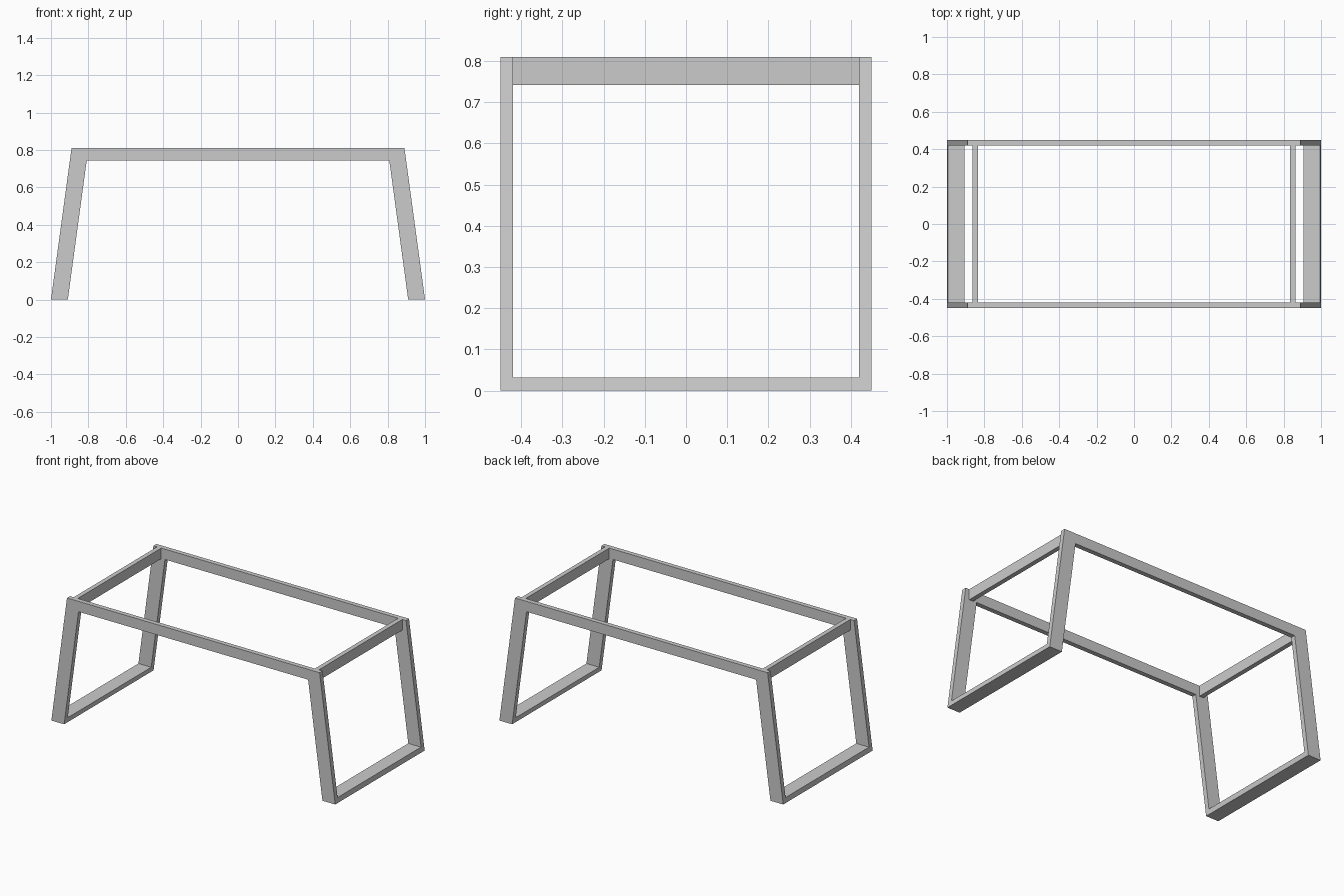
import bpy

if "Cube" in bpy.data.objects:
    bpy.data.objects.remove(bpy.data.objects["Cube"])

H = 0.81             # overall height
SLOPE = 0.11 / H     # inward lean of the legs


def prism(name, profile, y0, y1):
    """Extrude an x-z profile between two y positions."""
    n = len(profile)
    verts = [(x, y, z) for y in (y0, y1) for x, z in profile]
    faces = [tuple(range(n)), tuple(range(2 * n - 1, n - 1, -1))]
    faces += [(i, i + n, (i + 1) % n + n, (i + 1) % n) for i in range(n)]
    mesh = bpy.data.meshes.new(name)
    mesh.from_pydata(verts, [], faces)
    mesh.update()
    obj = bpy.data.objects.new(name, mesh)
    bpy.context.collection.objects.link(obj)
    return obj


def leaning(side, z0, z1):
    """Slice of the leaning leg profile between two heights."""
    pts = [(0.91 - SLOPE * z0, z0), (1 - SLOPE * z0, z0),
           (1 - SLOPE * z1, z1), (0.91 - SLOPE * z1, z1)]
    return pts if side > 0 else [(-x, z) for x, z in reversed(pts)]


for side, sx in ((1, "right"), (-1, "left")):
    # Leaning flat legs
    for y0, sy in ((-0.45, "front"), (0.42, "back")):
        prism(f"{sy}_{sx}_leg", leaning(side, 0, H), y0, y0 + 0.03)
    # Foot bar on the floor
    prism(f"{sx}_foot_bar", leaning(side, 0, 0.032), -0.42, 0.42)
    # Upright cross rail at the top
    a, b = sorted((side * 0.835, side * 0.864))
    prism(f"{sx}_cross_rail", [(a, 0.742), (b, 0.742), (b, H), (a, H)], -0.42, 0.42)

# Long rails, ends cut to the lean of the legs
lo, hi = 0.91 - SLOPE * 0.744, 0.91 - SLOPE * H
for y0, sy in ((-0.45, "front"), (0.42, "back")):
    prism(f"{sy}_long_rail", [(-lo, 0.744), (lo, 0.744), (hi, H), (-hi, H)], y0, y0 + 0.03)
